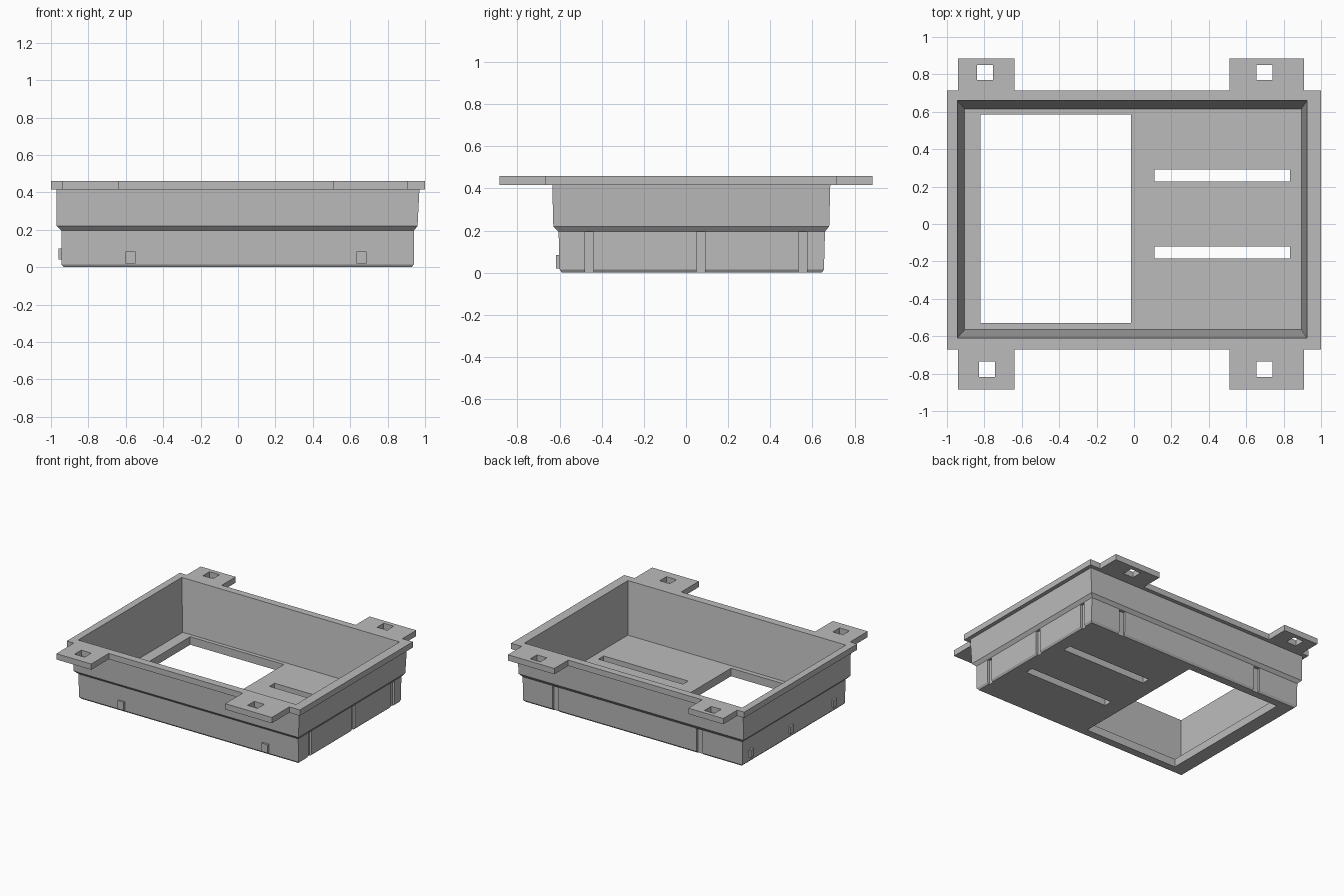
import bpy, bmesh

if "Cube" in bpy.data.objects:
    bpy.data.objects.remove(bpy.data.objects["Cube"], do_unlink=True)

grey = bpy.data.materials.new("plastic grey")
grey.use_nodes = True
colour = (0.5, 0.5, 0.5, 1)
grey.diffuse_color = colour
grey.node_tree.nodes["Principled BSDF"].inputs["Base Color"].default_value = colour


def make(name, bm):
    bmesh.ops.recalc_face_normals(bm, faces=bm.faces)
    mesh = bpy.data.meshes.new(name)
    bm.to_mesh(mesh)
    bm.free()
    mesh.materials.append(grey)
    obj = bpy.data.objects.new(name, mesh)
    bpy.context.collection.objects.link(obj)
    return obj


def loft(bm, rings):
    """Closed solid through rectangles given as (x0, x1, y0, y1, z)."""
    loops = [[bm.verts.new((x, y, z)) for x, y in
              ((x0, y0), (x1, y0), (x1, y1), (x0, y1))]
             for x0, x1, y0, y1, z in rings]
    for a, b in zip(loops, loops[1:]):
        for i in range(4):
            j = (i + 1) % 4
            bm.faces.new((a[i], a[j], b[j], b[i]))
    bm.faces.new(loops[0][::-1])
    bm.faces.new(loops[-1])


def box(bm, x0, x1, y0, y1, z0, z1):
    loft(bm, [(x0, x1, y0, y1, z0), (x0, x1, y0, y1, z1)])


def cut(obj, cutter):
    mod = obj.modifiers.new("cut", 'BOOLEAN')
    mod.operation, mod.solver, mod.object = 'DIFFERENCE', 'EXACT', cutter
    graph = bpy.context.evaluated_depsgraph_get()
    mesh = bpy.data.meshes.new_from_object(obj.evaluated_get(graph))
    obj.modifiers.clear()
    obj.data = mesh


LIP, TOP = 0.415, 0.46
CLIP_X = (-0.575, 0.66)        # clips in front, matching grooves at the back
CLIP_Y = (-0.46, 0.07, 0.555)  # clips on one end, grooves on the other

# Stepped tray with flange, outside then inside
bm = bmesh.new()
loft(bm, [
    (-0.93, 0.93, -0.59, 0.645, 0),
    (-0.945, 0.94, -0.60, 0.655, 0.015),
    (-0.945, 0.94, -0.605, 0.66, 0.195),
    (-0.97, 0.96, -0.63, 0.68, 0.22),
    (-0.97, 0.97, -0.635, 0.685, LIP),
    (-1, 1, -0.67, 0.715, LIP),
    (-1, 1, -0.67, 0.715, TOP),
    (-0.945, 0.925, -0.61, 0.66, TOP),
    (-0.905, 0.895, -0.565, 0.615, 0.062),
])
tray = make("tray", bm)

# Window, slots and grooves
bm = bmesh.new()
box(bm, -0.82, -0.015, -0.53, 0.585, -0.1, 0.2)
for y in (-0.152, 0.26):
    box(bm, 0.11, 0.835, y - 0.032, y + 0.032, -0.1, 0.2)
for y in CLIP_Y:
    box(bm, 0.922, 1.1, y - 0.02, y + 0.02, -0.1, 0.192)
for x in CLIP_X:
    box(bm, x - 0.025, x + 0.025, 0.64, 0.8, -0.1, 0.192)
cutter = make("tray_cutter", bm)
cutter.hide_render = True
cut(tray, cutter)
bpy.data.objects.remove(cutter, do_unlink=True)

# Mounting tabs with square holes
for side, x0, x1, y0, y1, hx, hy in (
        ("back_right", -0.94, -0.64, 0.715, 0.885, -0.797, 0.81),
        ("back_left", 0.51, 0.91, 0.715, 0.885, 0.698, 0.81),
        ("front_right", -0.94, -0.64, -0.885, -0.67, -0.787, -0.777),
        ("front_left", 0.51, 0.91, -0.885, -0.67, 0.698, -0.777)):
    bm = bmesh.new()
    box(bm, x0, x1, y0, y1, LIP, TOP)
    tab = make(side + "_tab", bm)
    bm = bmesh.new()
    box(bm, hx - 0.043, hx + 0.043, hy - 0.041, hy + 0.041, 0.3, 0.6)
    hole = make("hole_cutter", bm)
    hole.hide_render = True
    cut(tab, hole)
    bpy.data.objects.remove(hole, do_unlink=True)

# Small clips on the front and right walls
for i, x in enumerate(CLIP_X):
    bm = bmesh.new()
    box(bm, x - 0.026, x + 0.026, -0.617, -0.59, 0.02, 0.085)
    make(f"front_clip_{i + 1}", bm)
for i, y in enumerate(CLIP_Y):
    bm = bmesh.new()
    box(bm, -0.96, -0.93, y - 0.02, y + 0.02, 0.04, 0.1)
    make(f"side_clip_{i + 1}", bm)
